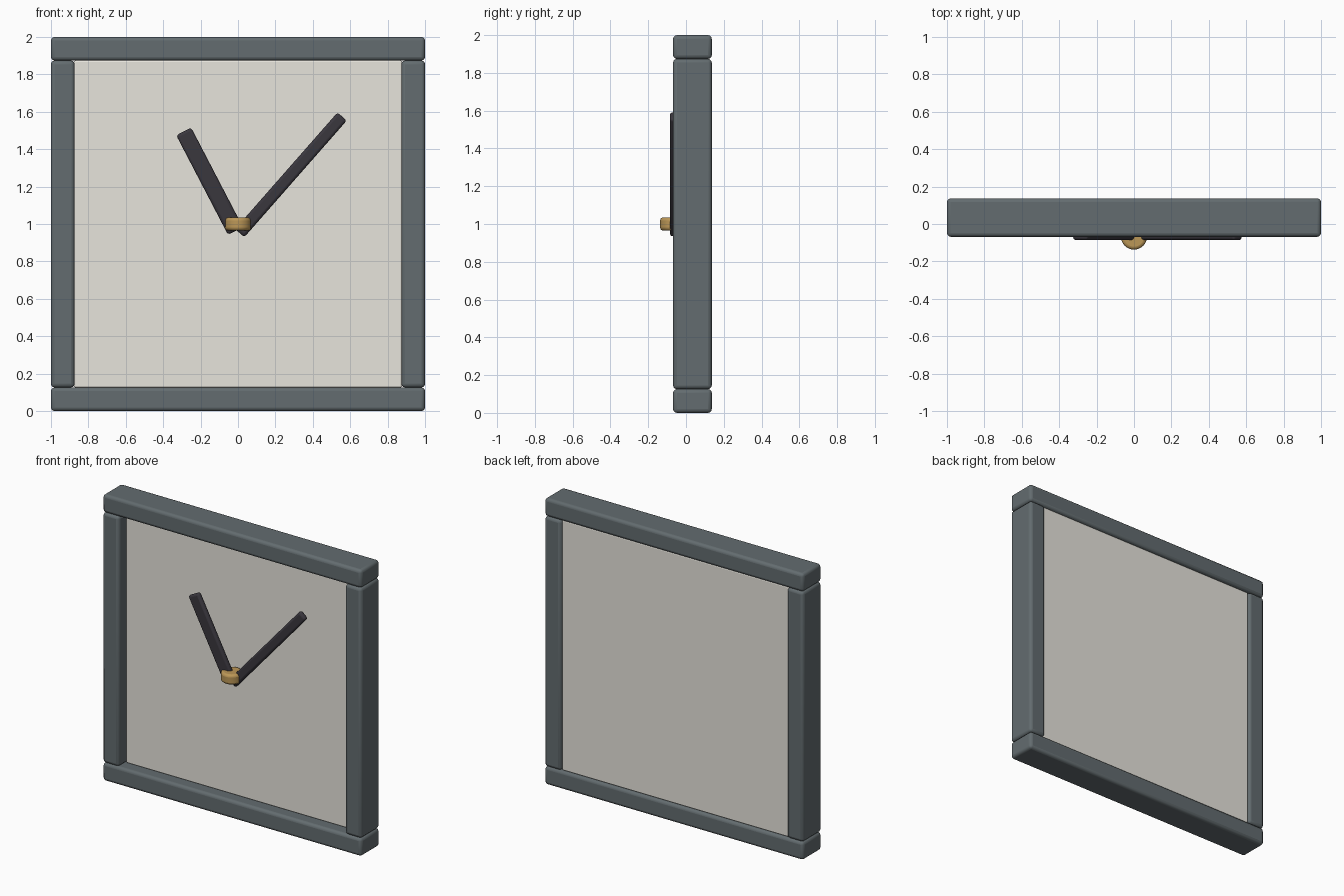
import bpy, math

if "Cube" in bpy.data.objects:
    bpy.data.objects.remove(bpy.data.objects["Cube"])


def material(name, rgb):
    m = bpy.data.materials.new(name)
    m.diffuse_color = (*rgb, 1)
    m.use_nodes = True
    m.node_tree.nodes["Principled BSDF"].inputs["Base Color"].default_value = m.diffuse_color
    return m


SLATE = material("slate_grey", (0.125, 0.15, 0.16))
IVORY = material("ivory", (0.80, 0.78, 0.72))
CHARCOAL = material("charcoal", (0.042, 0.038, 0.048))
BRASS = material("brass", (0.50, 0.31, 0.095))


def finish(obj, name, mat, bevel, segments=3):
    obj.name = name
    obj.data.materials.append(mat)
    mod = obj.modifiers.new("soft_edges", 'BEVEL')
    mod.width, mod.segments = bevel, segments
    mod.limit_method = 'ANGLE'
    bpy.ops.object.shade_smooth_by_angle(angle=math.radians(35))


def box(name, center, size, mat, bevel, tilt=0):
    bpy.ops.mesh.primitive_cube_add(size=1, location=center)
    obj = bpy.context.object
    obj.scale = size
    bpy.ops.object.transform_apply(location=False, rotation=False, scale=True)
    obj.rotation_euler.y = math.radians(tilt)
    finish(obj, name, mat, bevel)


# Square frame: full-width rails with stiles between them
BAR, DEPTH, Y = 0.126, 0.205, 0.034
for side, rail, stile in ((-1, "bottom_rail", "left_stile"), (1, "top_rail", "right_stile")):
    offset = side * (1 - BAR / 2)
    box(rail, (0, Y, 1 + offset), (2, DEPTH, BAR), SLATE, 0.02)
    box(stile, (offset, Y, 1), (BAR, DEPTH, 2 - 2 * BAR), SLATE, 0.02)

# Dial panel set back in the frame
box("dial_panel", (0, 0.067, 1), (1.752, 0.105, 1.748), IVORY, 0.008)

# Hands, tilted clockwise from upright
box("hour_hand", (-0.152, -0.068, 1.229), (0.09, 0.036, 0.60), CHARCOAL, 0.015, -27.5)
box("minute_hand", (0.283, -0.068, 1.263), (0.066, 0.036, 0.83), CHARCOAL, 0.015, 41.3)

# Centre knob, a short upright drum
bpy.ops.mesh.primitive_cylinder_add(vertices=32, radius=0.07, depth=0.07, location=(0, -0.067, 1))
finish(bpy.context.object, "centre_knob", BRASS, 0.016)
